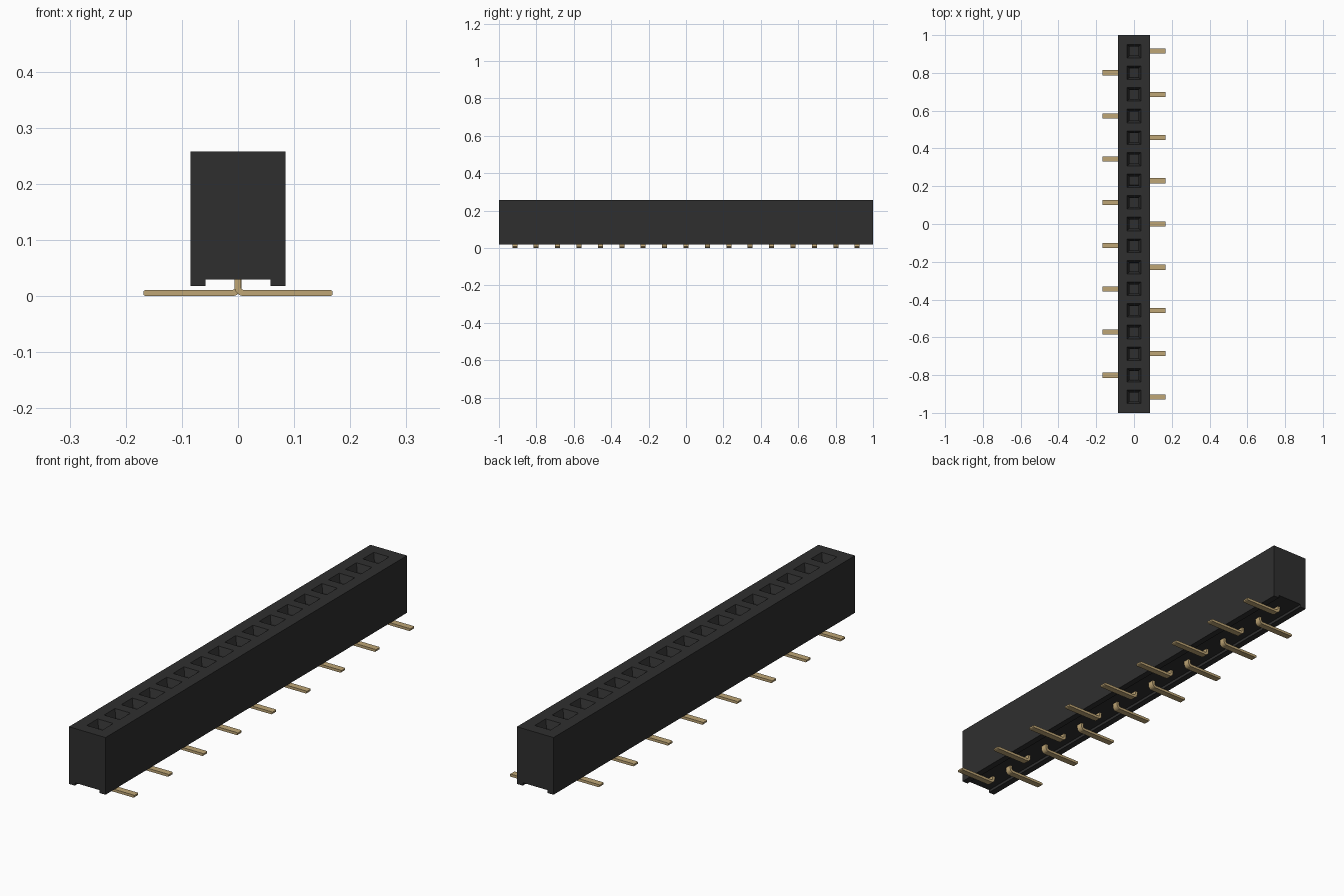
import bpy, bmesh, math

cube = bpy.data.objects.get("Cube")
if cube:
    bpy.data.objects.remove(cube, do_unlink=True)

COUNT = 17
PITCH = 0.1144
ROWS = [(i - (COUNT - 1) / 2) * PITCH for i in range(COUNT)]


def material(name, rgb):
    m = bpy.data.materials.new(name)
    m.use_nodes = True
    m.diffuse_color = (*rgb, 1)
    m.node_tree.nodes["Principled BSDF"].inputs["Base Color"].default_value = (*rgb, 1)
    return m


def finish(name, bm, mat):
    bmesh.ops.recalc_face_normals(bm, faces=bm.faces)
    mesh = bpy.data.meshes.new(name)
    bm.to_mesh(mesh)
    bm.free()
    mesh.materials.append(mat)
    obj = bpy.data.objects.new(name, mesh)
    bpy.context.collection.objects.link(obj)
    return obj


def sweep_y(bm, profile, ys):
    """Closed (x, z) profile run through the given y stations; returns the side faces."""
    rings = [[bm.verts.new((x, y, z)) for x, z in profile] for y in ys]
    n = len(profile)
    sides = []
    for a, b in zip(rings, rings[1:]):
        sides.append([bm.faces.new((a[k], a[(k + 1) % n], b[(k + 1) % n], b[k]))
                      for k in range(n)])
    bm.faces.new(rings[0])
    bm.faces.new(rings[-1])
    return sides


black = material("black plastic", (0.028, 0.028, 0.028))
gold = material("gold plating", (0.52, 0.38, 0.18))

# Housing: channelled underside, top divided so each socket is one quad
HALF_W, TOP, BOTTOM = 0.085, 0.258, 0.018
SOCKET = 0.036
profile = [(-SOCKET, TOP), (SOCKET, TOP), (HALF_W, TOP), (HALF_W, BOTTOM),
           (0.058, BOTTOM), (0.058, 0.03), (-0.058, 0.03), (-0.058, BOTTOM),
           (-HALF_W, BOTTOM), (-HALF_W, TOP)]
stations = [-1.0] + [y + s * SOCKET for y in ROWS for s in (-1, 1)] + [1.0]
bm = bmesh.new()
sides = sweep_y(bm, profile, stations)
sockets = [strip[0] for strip in sides[1::2]]
bmesh.ops.recalc_face_normals(bm, faces=bm.faces)

# Tapered socket mouths, then straight square wells
bmesh.ops.inset_individual(bm, faces=sockets, thickness=0.017, depth=-0.03)
bmesh.ops.inset_individual(bm, faces=sockets, thickness=0.0005, depth=-0.12)
finish("housing", bm, black)

# Pins: strip bent from the housing out to a flat foot, alternating sides
T, HALF_Y, R = 0.011, 0.0135, 0.017
END = 0.168


def bend(radius):
    cx, cz = R - T / 2 - 0.001, R
    return [(cx - radius * math.cos(a), cz - radius * math.sin(a))
            for a in [k * math.pi / 10 for k in range(6)]]


outer, inner = bend(R), bend(R - T)
pin_profile = ([(outer[0][0], 0.06)] + outer + [(END - 0.003, 0), (END, 0.002),
               (END, T - 0.002), (END - 0.003, T)] + inner[::-1] + [(inner[0][0], 0.06)])

for i, y in enumerate(ROWS):
    side = 1 if i % 2 == 0 else -1
    bm = bmesh.new()
    sweep_y(bm, [(side * x, z) for x, z in pin_profile], [y - HALF_Y, y + HALF_Y])
    finish(f"pin_{i + 1:02d}", bm, gold)
